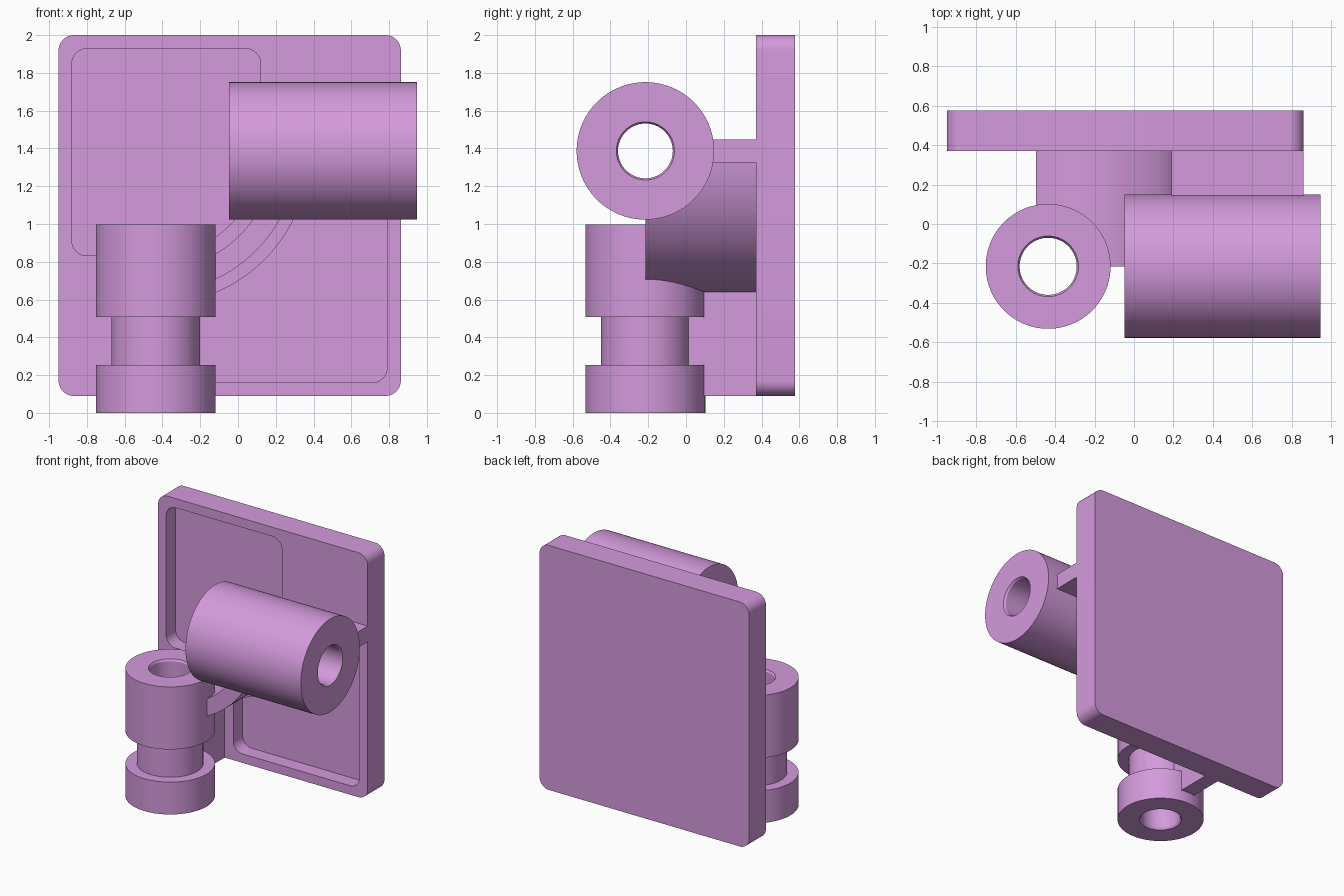
import bpy, bmesh, math
from mathutils import Vector, Matrix

old = bpy.data.objects.get("Cube")
if old:
    bpy.data.objects.remove(old, do_unlink=True)

mat = bpy.data.materials.new("orchid plastic")
mat.use_nodes = True
colour = (0.66, 0.325, 0.72, 1)
mat.diffuse_color = colour
mat.node_tree.nodes["Principled BSDF"].inputs["Base Color"].default_value = colour

AXIS_X, AXIS_Y, AXIS_Z = -0.436, -0.215, 1.387   # where the two tube axes lie
BORE = 0.145
HALF = 0.061                                    # half rib thickness
FACE, BACK = 0.37, 0.577                        # front and back of the plate
POCKET_FLOOR = 0.485


def make(name, bm):
    bmesh.ops.recalc_face_normals(bm, faces=bm.faces)
    mesh = bpy.data.meshes.new(name)
    bm.to_mesh(mesh)
    bm.free()
    mesh.materials.append(mat)
    obj = bpy.data.objects.new(name, mesh)
    bpy.context.collection.objects.link(obj)
    return obj


def arc(radius, start, end, steps=40):
    """Points in the x-z plane around the crossing of the tube axes."""
    angles = [math.radians(start + (end - start) * i / steps) for i in range(steps + 1)]
    return [(AXIS_X + radius * math.cos(a), AXIS_Z + radius * math.sin(a)) for a in angles]


def fillet(prev, corner, nxt, radius, steps=8):
    """Round one corner of an outline."""
    p, c, n = Vector(prev), Vector(corner), Vector(nxt)
    u, v = (p - c).normalized(), (n - c).normalized()
    half = u.angle(v) / 2
    reach = radius / math.tan(half)
    centre = c + (u + v).normalized() * radius / math.sin(half)
    a, b = c + u * reach - centre, c + v * reach - centre
    return [tuple(centre + a.lerp(b, i / steps).normalized() * radius)
            for i in range(steps + 1)]


def rect(x0, x1, z0, z1):
    return [(x0, z0), (x1, z0), (x1, z1), (x0, z1)]


def rounded(points, radius):
    out = []
    for i, p in enumerate(points):
        out += fillet(points[i - 1], p, points[(i + 1) % len(points)], radius)
    return out


def prism(name, outline, y0, y1):
    bm = bmesh.new()
    face = bm.faces.new([bm.verts.new((x, y0, z)) for x, z in outline])
    new = bmesh.ops.extrude_face_region(bm, geom=[face])["geom"]
    verts = [v for v in new if isinstance(v, bmesh.types.BMVert)]
    bmesh.ops.translate(bm, verts=verts, vec=(0, y1 - y0, 0))
    # Extruding from a lone face may drop it; close the front again if so
    bmesh.ops.holes_fill(bm, edges=[e for e in bm.edges if e.is_boundary])
    return make(name, bm)


def lathe(name, profile, matrix, sides=96):
    """Turn a closed radius-height profile into a ring."""
    bm = bmesh.new()
    verts = [bm.verts.new((r, 0, h)) for r, h in profile]
    edges = [bm.edges.new((verts[i - 1], verts[i])) for i in range(len(verts))]
    bmesh.ops.spin(bm, geom=verts + edges, cent=(0, 0, 0), axis=(0, 0, 1),
                   angle=math.tau, steps=sides, use_merge=True)
    bmesh.ops.remove_doubles(bm, verts=bm.verts, dist=1e-5)
    bmesh.ops.transform(bm, matrix=matrix, verts=bm.verts)
    return make(name, bm)


def bore_cutter(name, matrix):
    bm = bmesh.new()
    bmesh.ops.create_cone(bm, cap_ends=True, segments=96, radius1=BORE + 0.004,
                          radius2=BORE + 0.004, depth=4, matrix=matrix)
    return make(name, bm)


def cut(obj, cutters):
    bpy.context.view_layer.objects.active = obj
    for cutter in cutters:
        cutter.hide_render = True
        mod = obj.modifiers.new("cut", 'BOOLEAN')
        mod.operation, mod.solver, mod.object = 'DIFFERENCE', 'EXACT', cutter
        bpy.ops.object.modifier_apply(modifier=mod.name)


upright = Matrix.Translation((AXIS_X, AXIS_Y, 0))
sideways = Matrix.Translation((0, AXIS_Y, AXIS_Z)) @ Matrix.Rotation(math.pi / 2, 4, 'Y')

# Back plate with two pockets that follow the ribs
plate = prism("back_plate", rounded(rect(-0.95, 0.862, 0.09, 2.0), 0.08), FACE, BACK)

box = rect(-0.88, 0.12, 0.832, 1.928)
upper_outline = arc(0.555, -90, 0)
for i in (2, 3, 0):
    upper_outline += fillet(box[i - 1], box[i], box[(i + 1) % 4], 0.08)
upper_pocket = prism("upper_pocket_cutter", upper_outline, FACE - 0.1, POCKET_FLOOR)

left, right, low, high = -0.30, 0.79, 0.16, 1.26
R = 0.815
curve_start = (left, AXIS_Z - math.sqrt(R ** 2 - (left - AXIS_X) ** 2))
curve_end = (AXIS_X + math.sqrt(R ** 2 - (high - AXIS_Z) ** 2), high)
bend = arc(R, -15, -74)
box = rect(left, right, low, high)
lower_outline = []
for i in range(3):
    lower_outline += fillet(box[i - 1], box[i], box[i + 1], 0.08)
lower_outline += fillet(box[2], curve_end, bend[0], 0.04)
lower_outline += bend
lower_outline += fillet(bend[-1], curve_start, box[0], 0.04)
lower_pocket = prism("lower_pocket_cutter", lower_outline, FACE - 0.1, POCKET_FLOOR)
cut(plate, [upper_pocket, lower_pocket])

# Tubes with lightly chamfered bores; the upright one has a groove
lip, c = BORE + 0.009, 0.015
upright_tube = lathe("upright_tube", [
    (lip, 0), (0.317, 0), (0.317, 0.253), (0.235, 0.253), (0.235, 0.508), (0.317, 0.508),
    (0.317, 0.997), (lip, 0.997), (BORE, 0.997 - c), (BORE, c)], upright)
cross_tube = lathe("cross_tube", [
    (lip, -0.048), (0.364, -0.048), (0.364, 0.948), (lip, 0.948),
    (BORE, 0.948 - c), (BORE, c - 0.048)], sideways)

# Ribs joining the tubes to the plate, bored through
ribs = [
    prism("upright_rib", rect(AXIS_X - HALF, AXIS_X + HALF, 0.09, 0.70), AXIS_Y, FACE),
    prism("cross_rib", rect(0.25, 0.862, AXIS_Z - HALF, AXIS_Z + HALF), AXIS_Y, FACE),
    prism("curved_rib", arc(0.75, -94.7, 4.7) + arc(0.63, 5.6, -95.6), AXIS_Y, FACE),
]
bores = [bore_cutter("upright_bore_cutter", upright), bore_cutter("cross_bore_cutter", sideways)]
for rib in ribs:
    cut(rib, bores)

for cutter in bores + [upper_pocket, lower_pocket]:
    bpy.data.objects.remove(cutter, do_unlink=True)

# Smooth the round walls, keep the edges crisp
bpy.ops.object.select_all(action='DESELECT')
for obj in [plate, upright_tube, cross_tube] + ribs:
    obj.select_set(True)
bpy.context.view_layer.objects.active = plate
bpy.ops.object.shade_smooth_by_angle(angle=math.radians(30))
